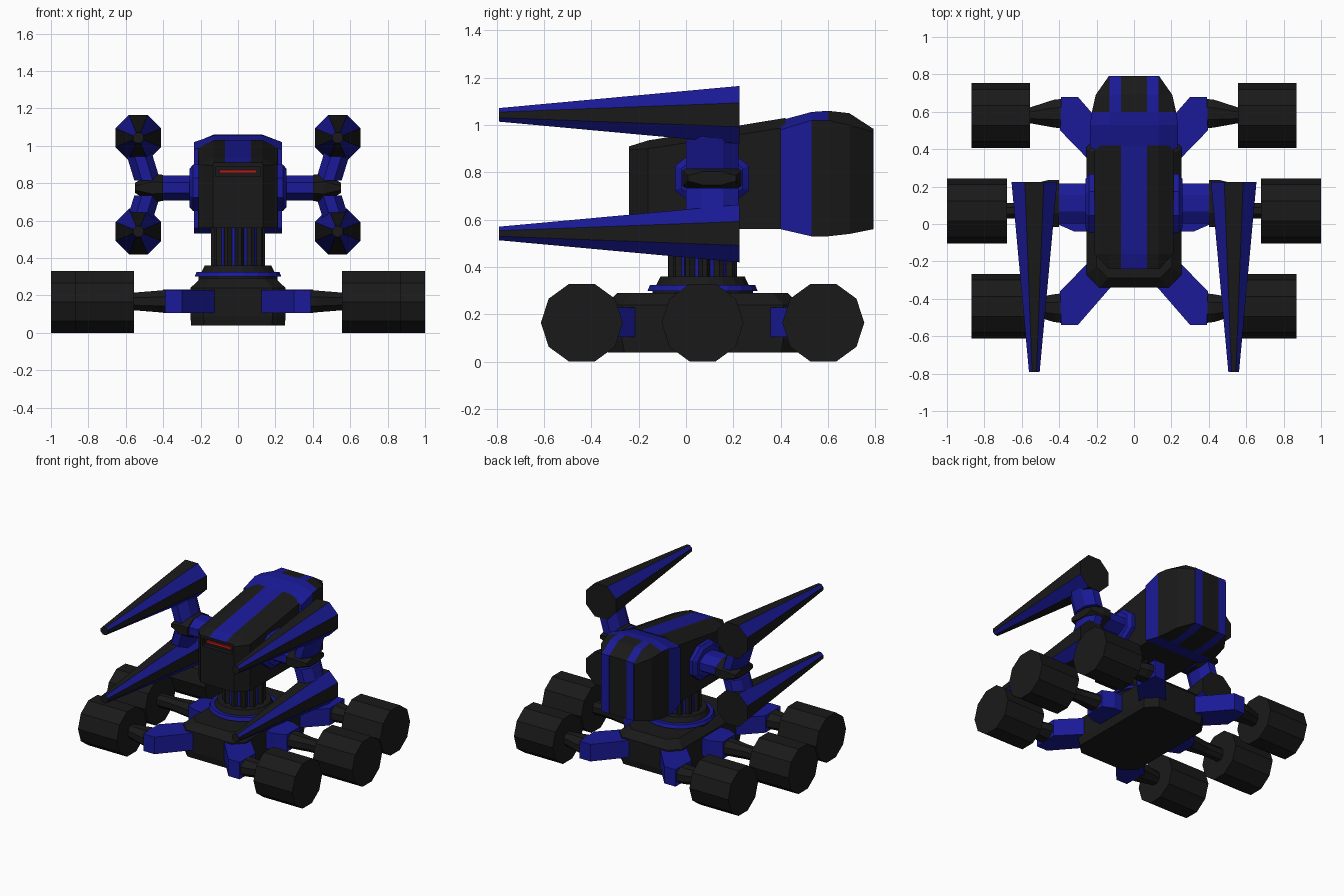
import bpy, bmesh
from math import sin, cos, pi
from mathutils import Vector

if "Cube" in bpy.data.objects:
    bpy.data.objects.remove(bpy.data.objects["Cube"])


def material(name, rgb):
    m = bpy.data.materials.new(name)
    m.diffuse_color = (*rgb, 1)
    m.use_nodes = True
    m.node_tree.nodes["Principled BSDF"].inputs["Base Color"].default_value = m.diffuse_color
    return m


MATS = [material("black", (0.01, 0.01, 0.01)),
        material("blue", (0.01, 0.01, 0.31)),
        material("red", (0.5, 0.01, 0.01))]
BLACK, BLUE, RED = 0, 1, 2
CY = 0.07  # chassis centre along y


def loft(name, rings, paint=BLACK, caps=(BLACK, BLACK), at=(0, 0, 0), mirror=""):
    """Skin closed rings of equal length; paint is a colour or f(ring, side)."""
    bm = bmesh.new()
    rows = [[bm.verts.new(p) for p in r] for r in rings]
    n = len(rows[0])
    for i in range(len(rows) - 1):
        for j in range(n):
            k = (j + 1) % n
            f = bm.faces.new((rows[i][j], rows[i][k], rows[i + 1][k], rows[i + 1][j]))
            f.material_index = paint(i, j) if callable(paint) else paint
    for row, c in zip((rows[0], rows[-1]), caps):
        bm.faces.new(row).material_index = c
    bmesh.ops.recalc_face_normals(bm, faces=bm.faces[:])
    me = bpy.data.meshes.new(name)
    bm.to_mesh(me)
    bm.free()
    for m in MATS:
        me.materials.append(m)
    ob = bpy.data.objects.new(name, me)
    ob.location = at
    bpy.context.collection.objects.link(ob)
    if mirror:
        mod = ob.modifiers.new("mirror", "MIRROR")
        mod.use_axis = ("x" in mirror, "y" in mirror, False)
        mod.use_mirror_merge = False
    return ob


def ring(axis, c, a, b, n, phase=0.5):
    """Regular n-gon around an axis, radii a and b, centred at c."""
    out = []
    for j in range(n):
        t = 2 * pi * (j + phase) / n
        u, v = a * cos(t), b * sin(t)
        d = {"x": (0, u, v), "y": (u, 0, v), "z": (u, v, 0)}[axis]
        out.append(Vector(c) + Vector(d))
    return out


def box_ring(x, y, z, hy, hz):
    return [(x, y - hy, z - hz), (x, y + hy, z - hz), (x, y + hy, z + hz), (x, y - hy, z + hz)]


def box(name, lo, hi, colour):
    r = [[(x, y, z) for x, y in ((lo[0], lo[1]), (hi[0], lo[1]), (hi[0], hi[1]), (lo[0], hi[1]))]
         for z in (lo[2], hi[2])]
    return loft(name, r, colour, (colour, colour))


# Wheels: ten-sided drums
def wheel(name, x0, x1, y, mirror):
    loft(name, [ring("x", (x, y, 0.165), 0.173, 0.173, 10, 0) for x in (x0, x1)],
         at=(0, CY, 0), mirror=mirror)


wheel("corner_wheels", 0.555, 0.87, 0.51, "xy")
wheel("middle_wheels", 0.68, 1.0, 0, "x")


# Chassis: chamfered slab with sloped top edge
def plan(z, hx, hy, c):
    return [(sx * x, sy * y, z) for sx, sy, pts in (
        (1, 1, ((hx, hy - c), (hx - c, hy))), (-1, 1, ((hx - c, hy), (hx, hy - c))),
        (-1, -1, ((hx, hy - c), (hx - c, hy))), (1, -1, ((hx - c, hy), (hx, hy - c))))
        for x, y in pts]


loft("chassis", [plan(0.04, 0.25, 0.40, 0.07), plan(0.09, 0.255, 0.41, 0.07),
                 plan(0.24, 0.255, 0.41, 0.07), plan(0.29, 0.20, 0.36, 0.06)], at=(0, CY, 0))

# Diagonal corner legs and their tapered axles
leg = [(0.10, 0.38), (0.30, 0.61), (0.39, 0.61), (0.395, 0.43), (0.22, 0.25), (0.10, 0.25)]
loft("corner_legs", [[(x, y, z) for x, y in leg] for z in (0.105, 0.23)], BLUE, (BLUE, BLUE),
     at=(0, CY, 0), mirror="xy")
loft("corner_axles", [ring("x", (0.39, 0.52, 0.168), 0.085, 0.066, 8),
                      ring("x", (0.43, 0.52, 0.168), 0.08, 0.062, 8),
                      ring("x", (0.57, 0.51, 0.168), 0.042, 0.05, 8)], at=(0, CY, 0), mirror="xy")

# Middle legs and axles
loft("middle_legs", [box_ring(0.2, 0, 0.168, 0.11, 0.063), box_ring(0.32, 0, 0.168, 0.11, 0.063),
                     box_ring(0.40, 0, 0.168, 0.075, 0.063)], BLUE, (BLUE, BLUE),
     at=(0, CY, 0), mirror="x")
loft("middle_axles", [ring("x", (0.39, 0, 0.168), 0.075, 0.06, 8),
                      ring("x", (0.55, 0, 0.168), 0.045, 0.05, 8),
                      ring("x", (0.69, 0, 0.168), 0.045, 0.05, 8)], at=(0, CY, 0), mirror="x")

# Turntable rings: black, blue, black
for name, z0, z1, r0, r1, col in (("turntable_base", 0.28, 0.305, 0.215, 0.215, BLACK),
                                  ("turntable_band", 0.30, 0.325, 0.235, 0.225, BLUE),
                                  ("turntable_top", 0.32, 0.36, 0.20, 0.18, BLACK)):
    loft(name, [ring("z", (0, CY, z0), r0, r0, 20), ring("z", (0, CY, z1), r1, r1, 20)],
         col, (col, col))

# Fluted neck: alternating ribs and blue grooves
flutes = []
for j in range(48):
    t, r = 2 * pi * j / 48, 0.145 if j % 4 < 2 else 0.125
    flutes.append((r * cos(t), CY + r * sin(t)))
loft("fluted_neck", [[(x, y, z) for x, y in flutes] for z in (0.34, 0.58)],
     lambda i, j: BLUE if j % 4 == 2 else BLACK)


# Head: sections along y (y, half width, bottom, shoulder height, top height)
def head_ring(y, hw, z0, zs, z1):
    w = min(0.13, hw - 0.005)
    half = [(0.07, z0), (w, z0), (hw, z0), (hw, zs), (w, z1), (0.07, z1)]
    return [(x, y, z) for x, z in half] + [(-x, y, z) for x, z in reversed(half)]


loft_head = loft("head_front", [head_ring(-0.24, 0.135, 0.56, 0.895, 0.91),
                                head_ring(-0.16, 0.21, 0.56, 0.90, 0.935),
                                head_ring(0.42, 0.215, 0.56, 0.99, 1.03)],
                 lambda i, j: BLUE if j == 5 else BLACK)
loft("head_rear", [head_ring(0.40, 0.235, 0.56, 0.98, 1.02),
                   head_ring(0.53, 0.235, 0.53, 1.02, 1.055),
                   head_ring(0.60, 0.225, 0.53, 1.02, 1.06),
                   head_ring(0.69, 0.205, 0.54, 1.00, 1.05),
                   head_ring(0.79, 0.135, 0.56, 0.97, 0.985)],
     lambda i, j: BLUE if i == 0 or (i == 1 and 3 <= j <= 7) or j in (0, 4, 6, 10) else BLACK,
     (BLUE, BLACK))
for s in (-1, 1):
    box("rear_stripe", (s * 0.1 - 0.03, 0.78, 0.56), (s * 0.1 + 0.03, 0.792, 0.985), BLUE)

# Visor slot and red eye strip
cutter = box("visor_cutter", (-0.12, -0.30, 0.835), (0.12, -0.21, 0.89), BLACK)
cutter.hide_render = True
cutter.hide_viewport = True
cut = loft_head.modifiers.new("visor", "BOOLEAN")
cut.operation, cut.object, cut.solver = "DIFFERENCE", cutter, "EXACT"
box("eye_strip", (-0.10, -0.222, 0.855), (0.10, -0.20, 0.872), RED)

# Shoulders and arms
SY, SZ = 0.11, 0.775
loft("shoulder_discs", [ring("x", (0.18, SY, SZ), 0.17, 0.135, 8),
                        ring("x", (0.24, SY, SZ), 0.17, 0.135, 8),
                        ring("x", (0.26, SY, SZ), 0.14, 0.11, 8)], BLUE, (BLUE, BLUE), mirror="x")
loft("upper_arms", [ring("x", (x, SY, SZ), 0.115, 0.073, 8) for x in (0.24, 0.44)],
     BLUE, (BLUE, BLUE), mirror="x")
loft("elbow_hubs", [ring("x", (0.40, SY, SZ), 0.135, 0.075, 8),
                    ring("x", (0.46, SY, SZ), 0.135, 0.085, 8),
                    ring("x", (0.55, SY, SZ), 0.11, 0.03, 8)], mirror="x")

# Struts and tapered cannons, above and below each elbow
for word, s, zc in (("upper", 1, 1.043), ("lower", -1, 0.542)):
    loft(word + "_struts", [ring("z", (0.485, SY, SZ + s * 0.04), 0.075, 0.12, 8),
                            ring("z", (0.525, SY, SZ + s * 0.17), 0.075, 0.12, 8),
                            ring("z", (0.53, SY, zc), 0.06, 0.09, 8)],
         BLUE, (BLUE, BLUE), mirror="x")
    loft(word + "_cannons", [ring("y", (0.533, 0.225, zc), 0.132, 0.132, 8),
                             ring("y", (0.533, -0.79, zc), 0.031, 0.031, 8)],
         lambda i, j: BLUE if j % 2 == 0 else BLACK, mirror="x")
